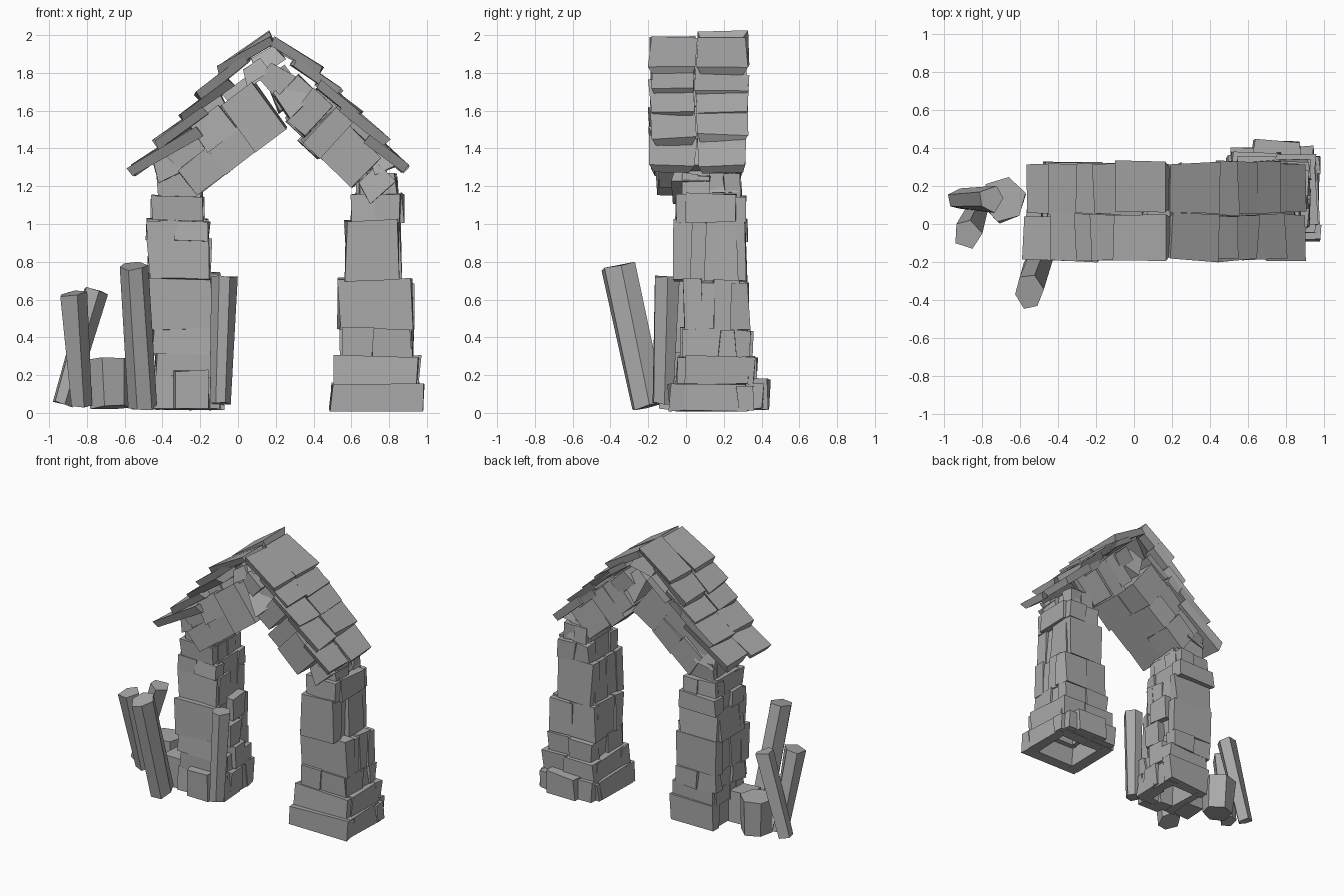
import bpy, bmesh, math, random
from mathutils import Vector

if "Cube" in bpy.data.objects:
    bpy.data.objects.remove(bpy.data.objects["Cube"])

random.seed(7)
stone = bpy.data.materials.new("stone grey")
stone.diffuse_color = (0.4, 0.4, 0.4, 1)
stone.use_nodes = True
stone.node_tree.nodes["Principled BSDF"].inputs["Base Color"].default_value = stone.diffuse_color


def finish(bm, name):
    bmesh.ops.recalc_face_normals(bm, faces=bm.faces)
    me = bpy.data.meshes.new(name)
    bm.to_mesh(me)
    bm.free()
    me.materials.append(stone)
    ob = bpy.data.objects.new(name, me)
    bpy.context.collection.objects.link(ob)
    return ob


def r(a):
    return random.uniform(-a, a)


def block(bm, x, y, z, jit=0.012, place=None):
    """Roughly cut box with nudged corners; place maps local to world."""
    vs = []
    for i in range(8):
        p = Vector((x[i & 1] + r(jit), y[i >> 1 & 1] + r(jit), z[i >> 2] + r(jit * 0.6)))
        vs.append(bm.verts.new(place(p) if place else p))
    for f in ((0, 2, 3, 1), (4, 5, 7, 6), (0, 1, 5, 4), (2, 6, 7, 3), (0, 4, 6, 2), (1, 3, 7, 5)):
        bm.faces.new([vs[k] for k in f])


def course(name, x, y, z, splits, t=0.085):
    """Hollow ring of four walls; splits divides each wall (front, back, left, right)."""
    bm = bmesh.new()
    z = (max(z[0], 0.014), z[1])
    for w, n in enumerate(splits):
        lo, hi = (x if w < 2 else (y[0] + t * 0.5, y[1] - t * 0.5))
        cuts = [lo] + [lo + (hi - lo) * (k + r(0.15)) / n for k in range(1, n)] + [hi]
        for k in range(n):
            seg = (cuts[k] - .004, cuts[k + 1] + .004)
            o = r(0.014)
            zz = (z[0], z[1] - (random.uniform(0, 0.02) if n > 1 else 0))
            if w == 0: block(bm, seg, (y[0] + o, y[0] + t), zz)
            if w == 1: block(bm, seg, (y[1] - t, y[1] + o), zz)
            if w == 2: block(bm, (x[0] + o, x[0] + t), seg, zz)
            if w == 3: block(bm, (x[1] - t, x[1] + o), seg, zz)
    return finish(bm, name)


def prism(name, a, b, ra, rb, sides=6, turn=0.0, jit=0.008, stretch=1.0):
    """Many-sided log or stump from point a to point b."""
    a, b = Vector(a), Vector(b)
    q = Vector((0, 0, 1)).rotation_difference(b - a)
    bm = bmesh.new()
    rings = []
    for c, rad in ((a, ra), (b, rb)):
        rings.append([bm.verts.new(c + q @ Vector((
            rad * math.cos(turn + k * math.tau / sides) + r(jit),
            rad * stretch * math.sin(turn + k * math.tau / sides) + r(jit), r(jit)))) for k in range(sides)])
    for k in range(sides):
        j = (k + 1) % sides
        bm.faces.new((rings[0][k], rings[0][j], rings[1][j], rings[1][k]))
    for ring in rings:
        bm.faces.new(ring)
    return finish(bm, name)


def rubble(name, c, size):
    """Small stone: a tumbled, tapered box."""
    a, b = random.uniform(0.2, 0.9), r(0.4)
    bm = bmesh.new()

    def place(p):
        k = 0.75 if p.z > 0 else 1
        q = Vector((p.x * k * size[0], p.y * k * size[1], p.z * size[2]))
        return Vector((c[0] + q.x * math.cos(a) - q.z * math.sin(a), c[1] + q.y + b * q.x,
                       c[2] + q.x * math.sin(a) + q.z * math.cos(a)))
    block(bm, (-.85, .85), (-.9, .9), (-.85, .85), .15, place)
    return finish(bm, name)


# right pillar courses, bottom to top
for i, (x, y, z, s) in enumerate([
        ((.50, .975), (-.085, .36), (.01, .155), (1, 2, 1, 1)),
        ((.52, .95), (-.04, .375), (.15, .30), (1, 2, 1, 1)),
        ((.555, .915), (-.04, .35), (.29, .455), (2, 2, 2, 2)),
        ((.54, .92), (0, .325), (.44, .71), (1, 2, 1, 2)),
        ((.575, .85), (-.06, .31), (.70, 1.02), (1, 1, 2, 2)),
        ((.60, .86), (-.04, .31), (1.01, 1.16), (2, 2, 1, 1)),
        ((.64, .83), (-.03, .29), (1.13, 1.27), (1, 2, 1, 2))]):
    course(f"right_pillar_course_{i}", x, y, z, s)

# left pillar courses, bottom to top
for i, (x, y, z, s) in enumerate([
        ((-.44, -.09), (-.09, .31), (.02, .21), (2, 1, 1, 2)),
        ((-.43, -.10), (-.07, .30), (.19, .325), (1, 1, 2, 2)),
        ((-.45, -.14), (-.09, .30), (.31, .45), (1, 2, 2, 2)),
        ((-.46, -.14), (-.09, .31), (.44, .71), (1, 1, 2, 2)),
        ((-.47, -.15), (-.05, .30), (.70, .92), (1, 1, 1, 2)),
        ((-.47, -.16), (-.04, .32), (.91, 1.03), (2, 1, 2, 1)),
        ((-.45, -.19), (-.03, .29), (1.02, 1.15), (1, 2, 1, 2)),
        ((-.42, -.20), (-.04, .27), (1.13, 1.27), (1, 1, 1, 1))]):
    course(f"left_pillar_course_{i}", x, y, z, s)

# loose footing stones around both pillars
bm = bmesh.new()
block(bm, (.51, .72), (.33, .40), (.02, .17))
block(bm, (.63, .88), (.34, .44), (.02, .18))
block(bm, (.86, .95), (.32, .41), (.02, .16))
block(bm, (-.34, -.15), (-.14, -.06), (.02, .225))
block(bm, (-.57, -.42), (-.08, .10), (.02, .25))
for k in range(4):
    block(bm, (-.17, -.07 - .01 * k), (.02 + .06 * (k % 2), .16 + .06 * (k % 2)), (.03 + .18 * k, .20 + .18 * k))
finish(bm, "footing_stones")
prism("stump_stone", (-.68, .12, .03), (-.69, .13, .29), .115, .12, 6, .3)

# leaning logs
prism("front_log", (-.50, -.20, .03), (-.55, -.36, .78), .075, .078, turn=.1, stretch=1.25)
prism("inner_log", (-.09, -.12, .05), (-.07, -.10, .72), .058, .068)
prism("outer_log", (-.83, .06, .04), (-.88, -.05, .63), .065, .078, 5)
prism("crossed_log", (-.93, .13, .05), (-.75, .13, .645), .055, .07, 5)


def arch(name, origin, ang, side, parts):
    """Sloped stone band: u runs up the slope, v runs outwards."""
    ca, sa = math.cos(ang), math.sin(ang)
    bm = bmesh.new()

    def place(p):
        return Vector((origin[0] + side * (p.x * ca - p.z * sa), p.y, origin[1] + p.x * sa + p.z * ca))
    for u, y, v in parts:
        block(bm, u, y, v, .012, place)
    finish(bm, name)


# sloped arch stones under the roof
arch("left_arch_stones", (-.22, 1.15), math.radians(37), 1, [
    ((0, .20), (-.15, .08), (0, .17)), ((0, .20), (.07, .28), (0, .19)),
    ((.0, .20), (-.12, .27), (.17, .30)),
    ((.19, .40), (-.14, .08), (0, .16)), ((.19, .39), (-.15, .27), (.15, .31)),
    ((.19, .40), (.07, .28), (0, .16)),
    ((.39, .60), (-.16, .10), (.0, .30)), ((.38, .60), (.09, .28), (.01, .30)),
    ((.22, .42), (-.10, .30), (.30, .36)), ((.44, .64), (-.10, .30), (.29, .34))])
arch("right_arch_stones", (.60, 1.19), math.radians(43), -1, [
    ((0, .22), (-.14, .07), (0, .23)), ((.0, .23), (.06, .28), (.01, .25)),
    ((.235, .36), (-.13, .12), (.0, .26)), ((.235, .37), (.11, .29), (-.01, .26)),
    ((.36, .50), (-.14, .05), (.03, .25)), ((.36, .49), (.05, .28), (.02, .26)),
    ((.08, .28), (-.12, .30), (.23, .28)), ((.46, .62), (-.11, .29), (.14, .25))])

# rubble between pillars, arch and ridge
for i, (c, s) in enumerate([
        ((-.38, .0, 1.31), (.09, .11, .08)), ((-.36, .19, 1.31), (.09, .10, .08)),
        ((.73, .02, 1.22), (.10, .10, .08)), ((.74, .2, 1.22), (.09, .10, .08)),
        ((.76, .1, 1.33), (.08, .18, .06)), ((.20, -.06, 1.77), (.08, .09, .09)),
        ((.28, -.04, 1.67), (.09, .11, .09)), ((.16, .1, 1.87), (.11, .22, .06)),
        ((.24, .17, 1.72), (.10, .12, .11)), ((.09, -.03, 1.81), (.08, .10, .05))]):
    rubble(f"rubble_{i}", c, s)


# overlapping roof slabs, two columns on each slope
def slab_row(name, low, length, deg, side):
    a = math.radians(deg)
    ca, sa = math.cos(a), math.sin(a)
    bm = bmesh.new()
    for y0, y1 in ((-.19, .05), (.055, .325)):
        d, tilt = r(.012), r(.02)

        def place(p):
            inset = .022 if p.z < -.02 else 0
            yy = p.y + (inset if p.y < (y0 + y1) / 2 else -inset)
            return Vector((low[0] - side * (p.x * ca + p.z * -sa), yy,
                           low[1] + p.x * sa + p.z * ca + tilt * (p.x / length)))
        block(bm, (d, length), (y0, y1), (-.05, 0), .013, place)
    finish(bm, name)


for i, (low, n, deg) in enumerate([((.445, 1.83), .30, 34), ((.55, 1.71), .30, 37), ((.66, 1.59), .28, 38),
                                   ((.79, 1.46), .28, 38), ((.90, 1.31), .27, 40)]):
    slab_row(f"right_roof_row_{i}", low, n, deg, 1)
for i, (low, n, deg) in enumerate([((-.11, 1.83), .32, 32), ((-.22, 1.70), .32, 37), ((-.31, 1.58), .32, 36),
                                   ((-.45, 1.44), .32, 34), ((-.575, 1.30), .42, 32)]):
    slab_row(f"left_roof_row_{i}", low, n, deg, -1)
